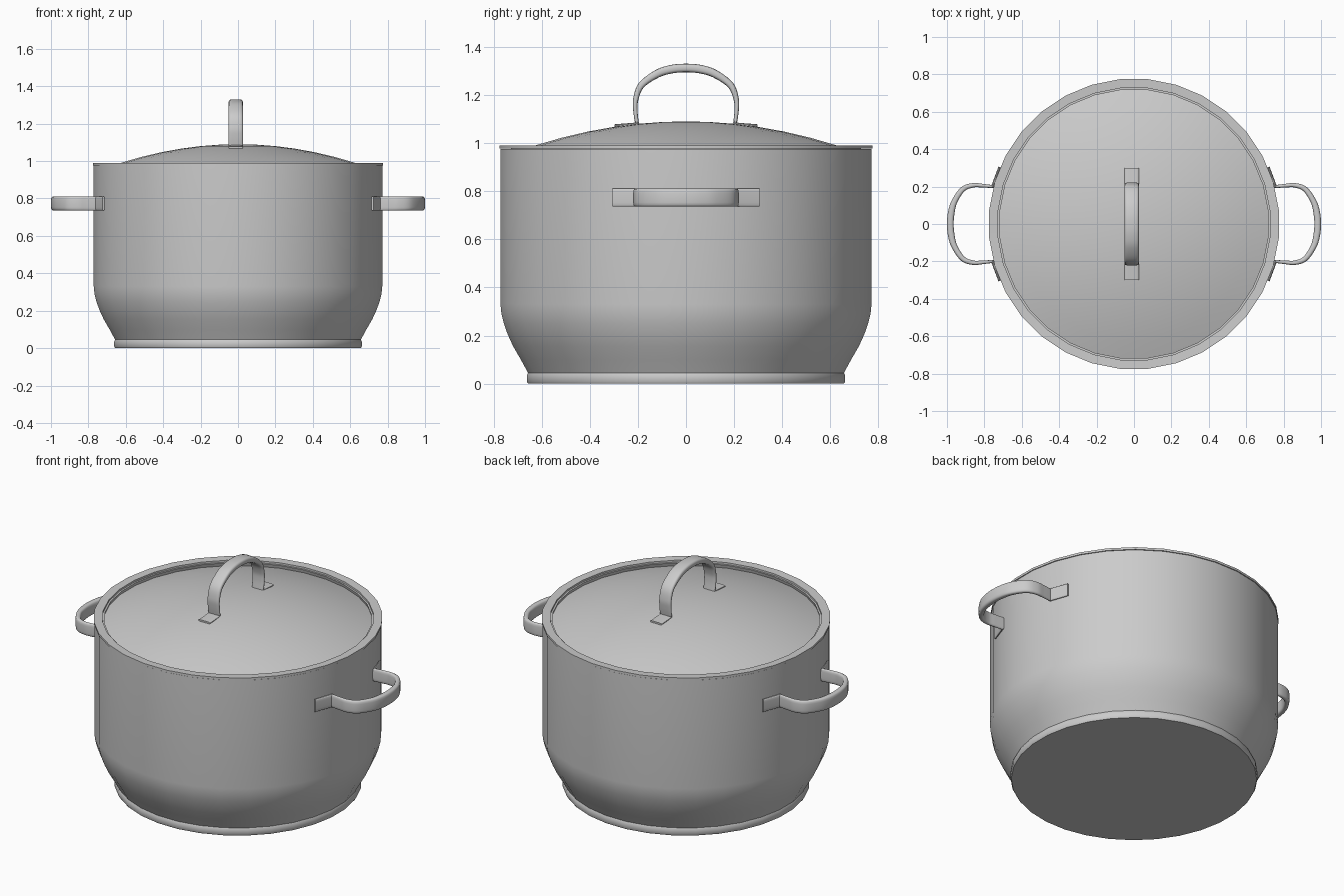
import bpy, bmesh, math
from mathutils import Vector

if "Cube" in bpy.data.objects:
    bpy.data.objects.remove(bpy.data.objects["Cube"])

SEG = 32


def finish(bm, name, angle=35):
    bmesh.ops.remove_doubles(bm, verts=bm.verts, dist=1e-5)
    bmesh.ops.recalc_face_normals(bm, faces=bm.faces)
    me = bpy.data.meshes.new(name)
    bm.to_mesh(me)
    bm.free()
    ob = bpy.data.objects.new(name, me)
    bpy.context.collection.objects.link(ob)
    bpy.ops.object.select_all(action='DESELECT')
    ob.select_set(True)
    bpy.context.view_layer.objects.active = ob
    bpy.ops.object.shade_smooth_by_angle(angle=math.radians(angle))
    return ob


def lathe(name, profile):
    """Revolve an (r, z) profile around the z axis."""
    bm = bmesh.new()
    rings = []
    for r, z in profile:
        if r == 0:
            rings.append([bm.verts.new((0, 0, z))] * SEG)
        else:
            rings.append([bm.verts.new((r * math.cos(a), r * math.sin(a), z))
                          for a in (2 * math.pi * (i + 0.5) / SEG for i in range(SEG))])
    for lo, hi in zip(rings, rings[1:]):
        for i in range(SEG):
            j = (i + 1) % SEG
            quad = list(dict.fromkeys((lo[i], lo[j], hi[j], hi[i])))
            bm.faces.new(quad)
    return finish(bm, name)


def spline(pts, steps=5):
    """Catmull-Rom through tuples of any length."""
    p = [pts[0]] + pts + [pts[-1]]
    out = []
    for i in range(1, len(p) - 2):
        for s in range(steps):
            t = s / steps
            out.append(tuple(0.5 * (2 * b + (c - a) * t + (2 * a - 5 * b + 4 * c - d) * t * t
                                    + (3 * b - a - 3 * c + d) * t ** 3)
                             for a, b, c, d in zip(*p[i - 1:i + 3])))
    return out + [pts[-1]]


def strap(name, half, tab, width, to_world):
    """Sweep a flat rounded bar along a symmetric path of (side, out, thickness)."""
    loop = half + [(-s, o, t) for s, o, t in reversed(half[:-1])]
    path = [tab] + spline(loop) + [(-tab[0], tab[1], tab[2])]
    pts = [Vector(p[:2]) for p in path]
    bm = bmesh.new()
    rings = []
    for i, p in enumerate(pts):
        a = (p - pts[max(i - 1, 0)]).normalized()
        b = (pts[min(i + 1, len(pts) - 1)] - p).normalized()
        d = (a + b).normalized()
        n = Vector((-d.y, d.x))
        miter = min(1.4, 1 / max(0.3, d.dot(b if b.length else a)))
        ring = []
        for k in range(16):
            ang = 2 * math.pi * (k + 0.5) / 16
            c, s = math.cos(ang), math.sin(ang)
            w = math.copysign(abs(c) ** 0.4, c) * width / 2
            h = math.copysign(abs(s) ** 0.7, s) * path[i][2] / 2 * miter
            q = p + n * h
            ring.append(bm.verts.new(to_world(q.x, q.y, w)))
        rings.append(ring)
    for r, q in zip(rings, rings[1:]):
        for k in range(16):
            j = (k + 1) % 16
            bm.faces.new((r[k], r[j], q[j], q[k]))
    bm.faces.new(rings[0])
    bm.faces.new(rings[-1])
    return finish(bm, name, 40)


# Pot body: base disc, flared lower wall, straight side, hollow inside
lathe("pot_body", [
    (0, 0), (0.66, 0), (0.665, 0.008), (0.665, 0.035), (0.66, 0.045),
    (0.69, 0.1), (0.722, 0.155), (0.745, 0.205), (0.761, 0.25), (0.771, 0.29),
    (0.775, 0.33), (0.775, 0.975), (0.755, 0.975), (0.755, 0.33),
    (0.725, 0.205), (0.64, 0.06), (0, 0.06)])

# Lid: shallow dome sunk inside a flat rim flange
R = [0.73, 0.63, 0.52, 0.41, 0.3, 0.2, 0.1, 0]
dome = [(r, 1.09 - 0.252 * r * r) for r in R]
under = [(r, z - 0.012) for r, z in reversed(dome)]
lathe("lid", dome[::-1] + [(0.73, 0.988), (0.778, 0.99), (0.778, 0.977), (0.72, 0.977)]
      + under[::-1])

# Side handles: horizontal loops with tabs following the wall
side = [(0.2, 0.756, 0.016), (0.205, 0.81, 0.02), (0.207, 0.86, 0.024),
        (0.186, 0.915, 0.028), (0.12, 0.96, 0.032), (0.06, 0.977, 0.036), (0, 0.982, 0.036)]
for label, sgn in (("right", 1), ("left", -1)):
    strap("side_handle_" + label, side, (0.305, 0.719, 0.012), 0.076,
          lambda s, o, w, g=sgn: (g * o, s, 0.773 + w))

# Lid handle: upright loop with flat tabs on the dome
top = [(0.203, 1.078, 0.016), (0.21, 1.13, 0.018), (0.209, 1.18, 0.022),
       (0.186, 1.24, 0.028), (0.12, 1.288, 0.034), (0.06, 1.307, 0.036), (0, 1.312, 0.036)]
strap("lid_handle", top, (0.298, 1.072, 0.012), 0.076,
      lambda s, o, w: (w - 0.012, s, o))
